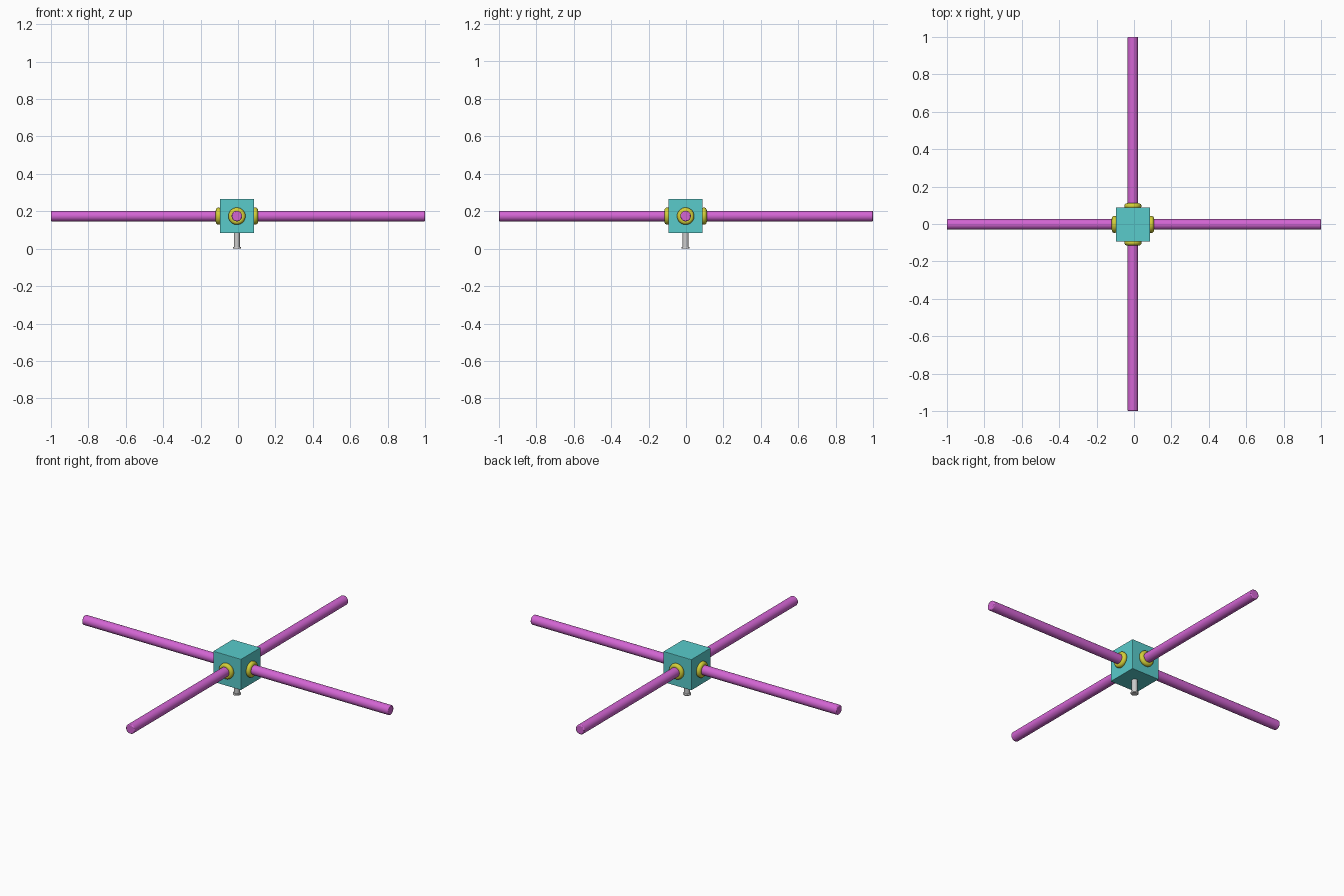
import bpy
import math
from mathutils import Vector

if "Cube" in bpy.data.objects:
    bpy.data.objects.remove(bpy.data.objects["Cube"])

C = Vector((-0.006, -0.002, 0.174))   # hub centre
HALF = 0.091                          # half the hub cube


def material(name, rgb):
    m = bpy.data.materials.new(name)
    m.diffuse_color = (*rgb, 1)
    m.use_nodes = True
    m.node_tree.nodes["Principled BSDF"].inputs["Base Color"].default_value = m.diffuse_color
    return m


TEAL = material("teal", (0.10, 0.60, 0.60))
MAGENTA = material("magenta", (0.65, 0.13, 0.65))
YELLOW = material("yellow", (0.65, 0.62, 0.04))


def finish(name, mat=None, smooth=True, bevel=0):
    ob = bpy.context.object
    ob.name = name
    if mat:
        ob.data.materials.append(mat)
    if smooth:
        bpy.ops.object.shade_smooth_by_angle(angle=math.radians(35))
    if bevel:
        b = ob.modifiers.new("rounded_edge", "BEVEL")
        b.width, b.segments = bevel, 2
        b.limit_method, b.angle_limit = "ANGLE", math.radians(40)
    return ob


# Central hub block
bpy.ops.mesh.primitive_cube_add(size=2 * HALF, location=C)
finish("hub", TEAL, smooth=False, bevel=0.002)

# Four rods, each with a rounded collar where it leaves the hub
for name, d in (("right", (1, 0, 0)), ("left", (-1, 0, 0)),
                ("back", (0, 1, 0)), ("front", (0, -1, 0))):
    d = Vector(d)
    rot = d.to_track_quat("Z", "Y").to_euler()
    start = 0.05
    length = 1 - C.dot(d) - start     # rods end exactly at +-1
    bpy.ops.mesh.primitive_cylinder_add(vertices=32, radius=0.028, depth=length,
                                        location=C + d * (start + length / 2), rotation=rot)
    finish(name + "_rod", MAGENTA, bevel=0.005)
    bpy.ops.mesh.primitive_torus_add(major_segments=32, minor_segments=16,
                                     major_radius=0.031, minor_radius=0.015,
                                     location=C + d * (HALF + 0.007), rotation=rot)
    finish(name + "_collar", YELLOW)

# Short pin below the hub with a flared foot
bpy.ops.mesh.primitive_cylinder_add(vertices=32, radius=0.016, depth=0.09,
                                    location=(C.x, C.y, 0.053))
finish("pin")
bpy.ops.mesh.primitive_cylinder_add(vertices=32, radius=0.022, depth=0.01,
                                    location=(C.x, C.y, 0.005))
finish("pin_foot", bevel=0.003)
